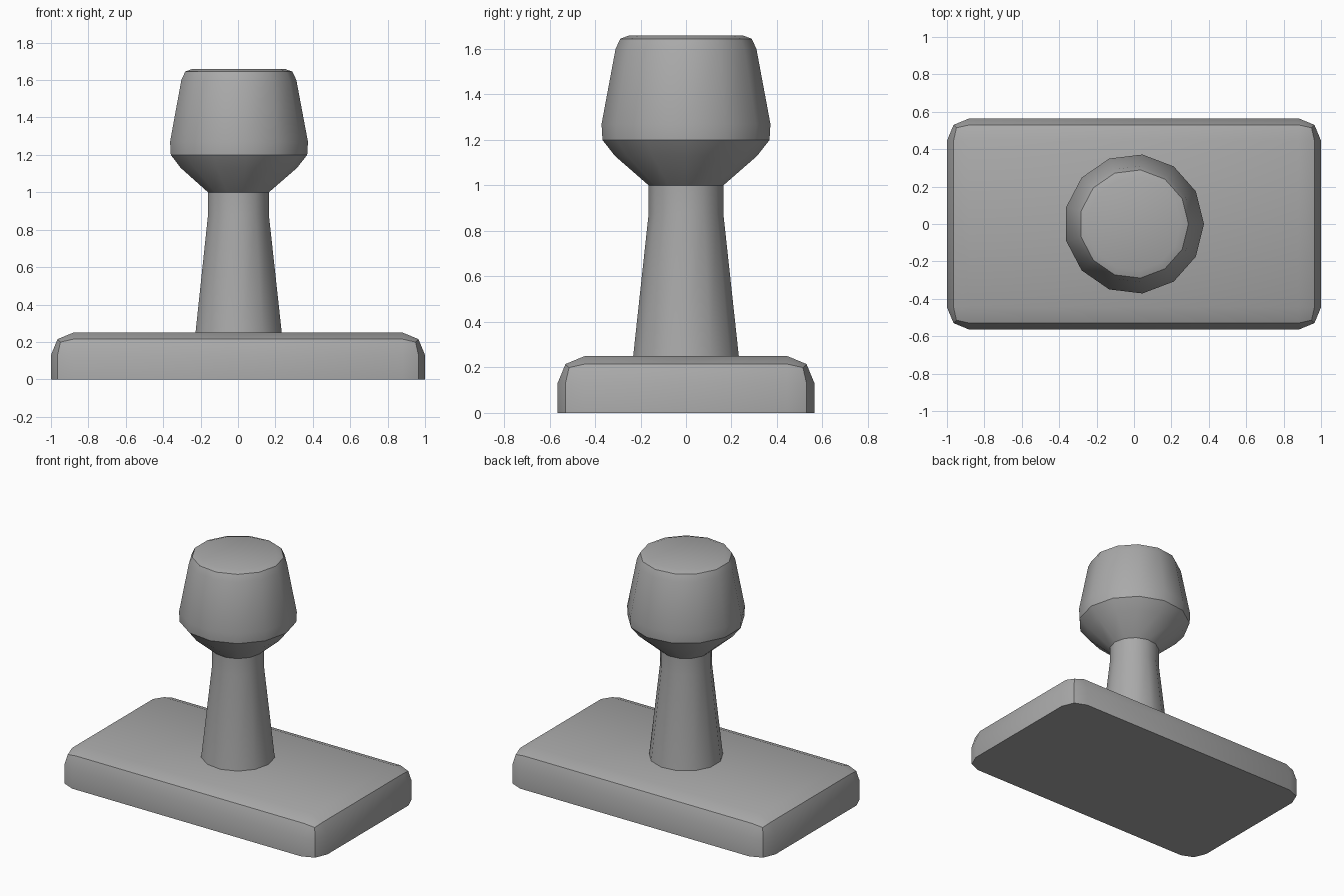
import bpy, bmesh
from math import cos, sin, tau, radians

cube = bpy.data.objects.get("Cube")
if cube:
    bpy.data.objects.remove(cube, do_unlink=True)

# Single grey finish
grey = bpy.data.materials.new("plain_grey")
grey.use_nodes = True
color = (0.4, 0.4, 0.4, 1)
grey.diffuse_color = color
grey.node_tree.nodes["Principled BSDF"].inputs["Base Color"].default_value = color


def finish(bm, name):
    bmesh.ops.recalc_face_normals(bm, faces=bm.faces)
    mesh = bpy.data.meshes.new(name)
    bm.to_mesh(mesh)
    bm.free()
    mesh.materials.append(grey)
    obj = bpy.data.objects.new(name, mesh)
    bpy.context.collection.objects.link(obj)
    bpy.ops.object.select_all(action="DESELECT")
    obj.select_set(True)
    bpy.context.view_layer.objects.active = obj
    bpy.ops.object.shade_smooth_by_angle(angle=radians(30))
    return obj


def lathe(name, profile, sides):
    bm = bmesh.new()
    rings = [[bm.verts.new((r * cos(tau * i / sides), r * sin(tau * i / sides), z))
              for i in range(sides)] for r, z in profile]
    for low, high in zip(rings, rings[1:]):
        for i in range(sides):
            j = (i + 1) % sides
            bm.faces.new((low[i], low[j], high[j], high[i]))
    bm.faces.new(rings[0][::-1])
    bm.faces.new(rings[-1])
    return finish(bm, name)


# Rectangular base, rounded everywhere except around its flat underside
bm = bmesh.new()
bmesh.ops.create_cube(bm, size=1)
for v in bm.verts:
    v.co = (v.co.x * 2, v.co.y * 1.13, (v.co.z + 0.5) * 0.25)
rounded = [e for e in bm.edges if max(v.co.z for v in e.verts) > 0.1]
bmesh.ops.bevel(bm, geom=rounded, offset=0.12, offset_type="OFFSET",
                segments=2, profile=0.5, affect="EDGES")
finish(bm, "base")

# Tapered stem flaring into a bulbous grip
lathe("handle", [(0.235, 0.24), (0.165, 0.88), (0.165, 1.0), (0.315, 1.13),
                 (0.37, 1.2), (0.374, 1.27), (0.312, 1.6), (0.291, 1.645),
                 (0.25, 1.66)], 13)
